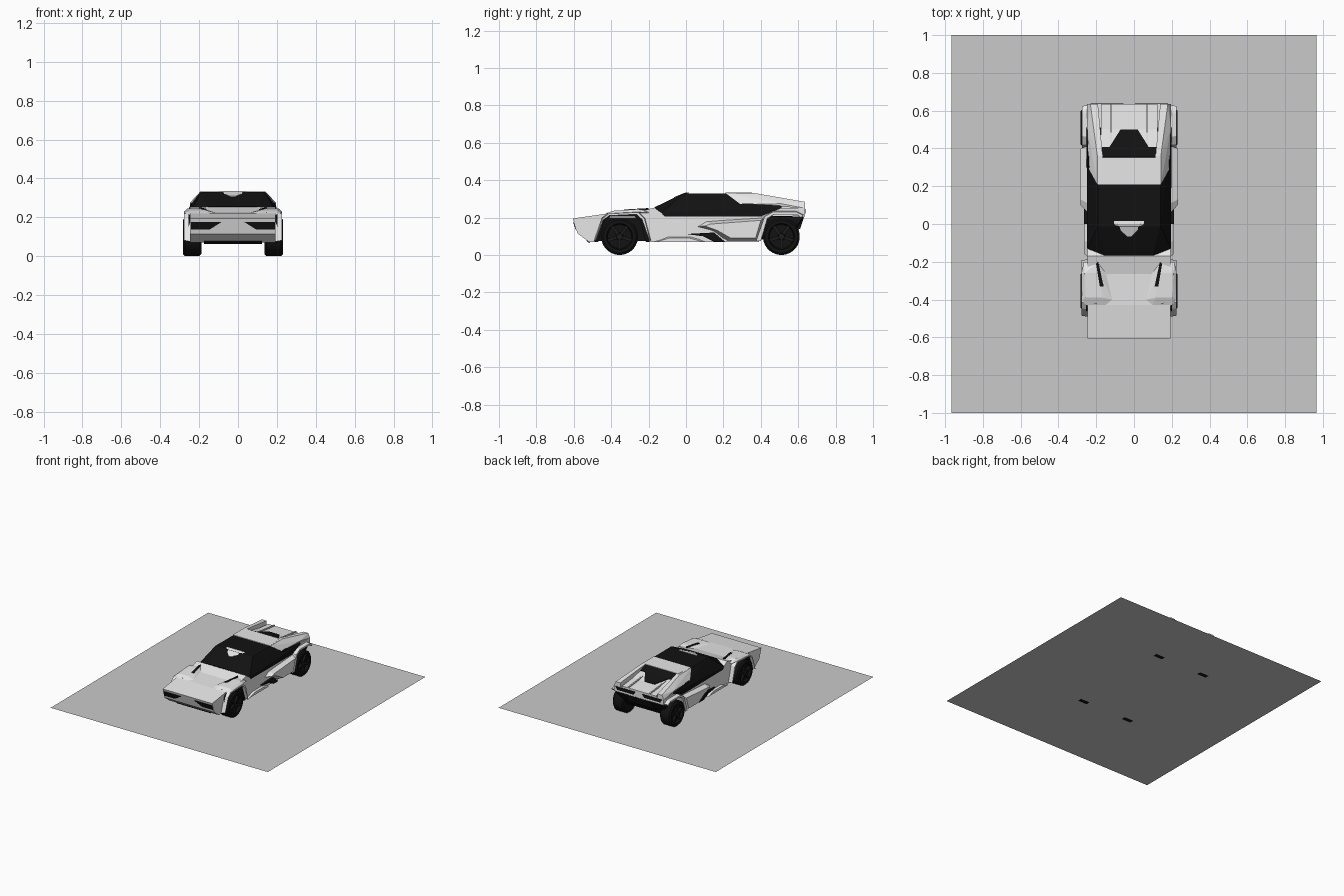
import bpy, bmesh, math
from mathutils import Vector, Matrix

CX = -0.026  # centre line of the car


def material(name, rgb):
    m = bpy.data.materials.new(name)
    m.diffuse_color = (*rgb, 1)
    return m


WHITE = material("body_white", (0.8, 0.8, 0.8))
BLACK = material("gloss_black", (0.006, 0.006, 0.006))
RIM = material("rim_black", (0.012, 0.012, 0.012))
GREY = material("base_grey", (0.59, 0.59, 0.59))


def finish(bm, name, mat):
    bmesh.ops.recalc_face_normals(bm, faces=bm.faces[:])
    me = bpy.data.meshes.new(name)
    bm.to_mesh(me)
    bm.free()
    me.materials.append(mat)
    ob = bpy.data.objects.new(name, me)
    ob.location.x = CX
    bpy.context.collection.objects.link(ob)
    return ob


def hull(name, pts, mat):
    bm = bmesh.new()
    for p in pts:
        bm.verts.new(p)
    r = bmesh.ops.convex_hull(bm, input=bm.verts[:])
    junk = {g for g in r["geom_interior"] + r["geom_unused"] if isinstance(g, bmesh.types.BMVert)}
    bmesh.ops.delete(bm, geom=list(junk), context='VERTS')
    bmesh.ops.dissolve_limit(bm, angle_limit=0.01, verts=bm.verts[:], edges=bm.edges[:])
    return finish(bm, name, mat)


def flip(pts):
    return [(-x, y, z) for x, y, z in pts]


def sym(pts):
    return pts + flip(pts)


def hull_pair(name, pts, mat):
    hull(name + "_right", pts, mat)
    hull(name + "_left", flip(pts), mat)


def plate_pts(pts, t=0.004):
    v = [Vector(p) for p in pts]
    n = (v[1] - v[0]).cross(v[2] - v[0]).normalized() * t
    return [tuple(p + s * n) for p in v for s in (-1, 1)]


def prism(name, prof, x0, x1, mat, outer=None):
    """Extrude a (y, z) profile from x0 to x1; outer gives another end profile."""
    bm = bmesh.new()
    a = [bm.verts.new((x0, y, z)) for y, z in prof]
    b = [bm.verts.new((x1, y, z)) for y, z in (outer or prof)]
    bm.faces.new(a)
    bm.faces.new(b[::-1])
    n = len(a)
    for i in range(n):
        bm.faces.new((a[i], b[i], b[(i + 1) % n], a[(i + 1) % n]))
    return finish(bm, name, mat)


def prism_pair(name, prof, x0, x1, mat, outer=None):
    prism(name + "_right", prof, x0, x1, mat, outer)
    prism(name + "_left", prof, -x0, -x1, mat, outer)


# flat display base, with the tyres just pressing through it
bm = bmesh.new()
bm.faces.new([bm.verts.new(p) for p in
              ((-.965, -1, .002), (.965, -1, .002), (.965, 1, .002), (-.965, 1, .002))])
base = finish(bm, "display_base", GREY)
base.location.x = 0

# lower body with open wheel arches
prism("lower_body", [
    (-.605, .195), (-.58, .115), (-.52, .07), (-.48, .07), (-.44, .185), (-.41, .212),
    (-.27, .214), (-.24, .19), (-.2, .07), (.39, .07), (.43, .19), (.47, .215),
    (.6, .215), (.635, .205), (.635, .25), (.51, .25), (.41, .21), (-.1, .205),
    (-.17, .253), (-.265, .227), (-.43, .22)], -.22, .22, WHITE)

# dark chassis, filling between the wheels
hull("chassis_front", sym([(.155, -.5, .075), (.155, -.5, .2), (.155, -.2, .075), (.155, -.2, .2)]), BLACK)
hull("chassis_rear", sym([(.155, .37, .08), (.155, .37, .21), (.155, .56, .09),
                          (.155, .6, .15), (.215, .6, .17), (.215, .63, .206), (.215, .5, .206)]), BLACK)
hull("rear_bumper", sym([(.12, .55, .11), (.12, .61, .14), (.1, .63, .2), (.1, .5, .2)]), BLACK)

# arch linings and flares
front_arch = [(-.49, .07), (-.45, .2), (-.41, .225), (-.26, .23), (-.225, .2), (-.195, .07),
              (-.215, .07), (-.245, .185), (-.275, .205), (-.405, .205), (-.435, .185), (-.47, .07)]
prism_pair("front_arch_lining", front_arch, .15, .228, BLACK)
prism_pair("front_flare", [(-.5, .075), (-.455, .2), (-.42, .226), (-.25, .236), (-.215, .2), (-.18, .075),
                           (-.196, .075), (-.235, .195), (-.265, .222), (-.41, .215), (-.443, .19), (-.482, .075)],
           .17, .252, WHITE,
           [(-.485, .08), (-.447, .193), (-.415, .22), (-.255, .228), (-.222, .195), (-.192, .08),
            (-.196, .08), (-.235, .19), (-.265, .217), (-.41, .21), (-.443, .187), (-.482, .08)])
prism_pair("rear_flare", [(.37, .075), (.41, .21), (.46, .245), (.59, .245), (.635, .225), (.62, .2),
                          (.595, .217), (.47, .217), (.435, .195), (.4, .075)], .15, .25, WHITE,
           [(.375, .075), (.42, .205), (.465, .23), (.59, .23), (.625, .212), (.615, .198),
            (.595, .217), (.47, .217), (.435, .195), (.4, .075)])

# raised front fender tops with slanted vents
hull_pair("fender_top", [(.09, -.4, .224), (.125, -.43, .22), (.23, -.43, .22), (.25, -.4, .222),
                         (.252, -.26, .23), (.24, -.2, .225), (.16, -.2, .24), (.125, -.25, .228),
                         (.14, -.39, .236), (.23, -.39, .236), (.235, -.26, .245), (.155, -.26, .245)], WHITE)
hull_pair("hood_vent", plate_pts([(.135, -.33, .239), (.155, -.33, .239), (.175, -.21, .246),
                                  (.163, -.2, .246)]), BLACK)

# dark cabin: windscreen, side glass and roof
hull("cabin_glass", sym([(.125, -.168, .255), (.222, -.115, .206), (.222, -.13, .225), (.165, -.013, .33),
                         (.165, .35, .328), (.224, .41, .205), (.205, .3, .272),
                         (.21, .4, .27), (.224, .4, .25), (.15, .41, .25)]), BLACK)
hull_pair("rear_quarter_glass", [(.14, .3, .275), (.214, .3, .275), (.225, .3, .21), (.225, .41, .21),
                                 (.214, .51, .275), (.225, .51, .25), (.14, .51, .25)], BLACK)

# white roof panel and roof intake
hull("roof_panel", sym([(.166, .21, .325), (.166, .21, .333), (.15, .352, .333), (.15, .352, .32)]), WHITE)
hull("roof_intake", sym([(.08, .015, .333), (.08, .002, .333), (.06, .0, .335), (.012, -.065, .309),
                         (.012, -.063, .303), (.08, .015, .327)]), WHITE)

# rear deck with dark engine cover plates
prism("rear_deck", [(.35, .2), (.35, .327), (.405, .298), (.5, .275), (.635, .262), (.635, .21)],
      -.15, .15, WHITE)
hull("rear_window", plate_pts([(-.148, .352, .327), (.148, .352, .327), (.148, .405, .299), (-.148, .405, .299)]),
     BLACK)
hull("engine_cover", plate_pts([(-.105, .405, .299), (.105, .405, .299), (.045, .5, .276), (-.045, .5, .276)]),
     BLACK)
hull_pair("deck_rib", [(.09, .42, .294), (.1, .42, .294), (.09, .635, .27), (.1, .635, .27),
                       (.09, .635, .25), (.1, .635, .25)], WHITE)

# sloping rear buttresses
hull_pair("buttress", [(.14, .21, .332), (.168, .21, .332), (.14, .36, .332), (.168, .36, .332),
                       (.212, .29, .272), (.14, .29, .272), (.165, .635, .284), (.205, .635, .284),
                       (.222, .635, .25), (.165, .635, .25), (.222, .51, .274)], WHITE)

# side pods, sills and intakes
prism_pair("side_pod", [(.04, .15), (.1, .185), (.42, .205), (.385, .072), (.21, .072), (.14, .125)],
           .2, .258, WHITE,
           [(.1, .155), (.13, .165), (.4, .185), (.372, .09), (.24, .09), (.17, .13)])
prism_pair("sill", [(-.19, .07), (-.1, .105), (.03, .105), (.12, .07)], .2, .235, WHITE,
           [(-.16, .07), (-.09, .09), (.02, .09), (.09, .07)])
prism_pair("side_intake", [(.0, .112), (.15, .12), (.21, .07), (.15, .07), (.09, .1)], .2, .238, BLACK)

# headlights on the nose and lamps on the tail
hull_pair("headlight", plate_pts([(.06, -.599, .176), (.216, -.599, .176), (.216, -.587, .138),
                                  (.12, -.587, .138)]), BLACK)
hull_pair("tail_lamp", plate_pts([(.03, .635, .247), (.205, .635, .247), (.19, .635, .222),
                                  (.05, .635, .222)]), BLACK)
hull("front_grille", plate_pts([(-.15, -.53, .078), (.15, -.53, .078), (.15, -.515, .067),
                                (-.15, -.515, .067)]), BLACK)


# wheels: bevelled tyre with recessed rim, hub and spokes
def wheel(name, side, y):
    r, w, n = .0985, .095, 32
    place = Matrix.Translation((side * .21, y, r)) @ Matrix.Rotation(side * math.pi / 2, 4, 'Y')
    bm = bmesh.new()
    rings = [(.05, -w / 2), (.088, -w / 2), (r, -w / 2 + .01), (r, w / 2 - .01),
             (.088, w / 2), (.07, w / 2), (.064, w / 2 - .02)]
    loops = [[bm.verts.new((q * math.cos(t), q * math.sin(t), h))
              for t in [2 * math.pi * (k + .5) / n for k in range(n)]] for q, h in rings]
    for a, b in zip(loops, loops[1:]):
        for k in range(n):
            bm.faces.new((a[k], a[(k + 1) % n], b[(k + 1) % n], b[k]))
    bm.faces.new(loops[0])
    bm.faces.new(loops[-1])
    bm.transform(place)
    finish(bm, name + "_tyre", BLACK)
    bm = bmesh.new()
    bmesh.ops.create_cone(bm, cap_ends=True, segments=12, radius1=.022, radius2=.016, depth=.02,
                          matrix=Matrix.Translation((0, 0, w / 2 - .014)))
    for k in range(5):
        bmesh.ops.create_cube(bm, size=1, matrix=Matrix.Rotation(k * math.tau / 5, 4, 'Z')
                              @ Matrix.Translation((.042, 0, w / 2 - .012))
                              @ Matrix.Diagonal((.05, .016, .014, 1)))
    bm.transform(place)
    finish(bm, name + "_rim", RIM)


for side, s in (("right", 1), ("left", -1)):
    wheel("front_wheel_" + side, s, -.355)
    wheel("rear_wheel_" + side, s, .51)
